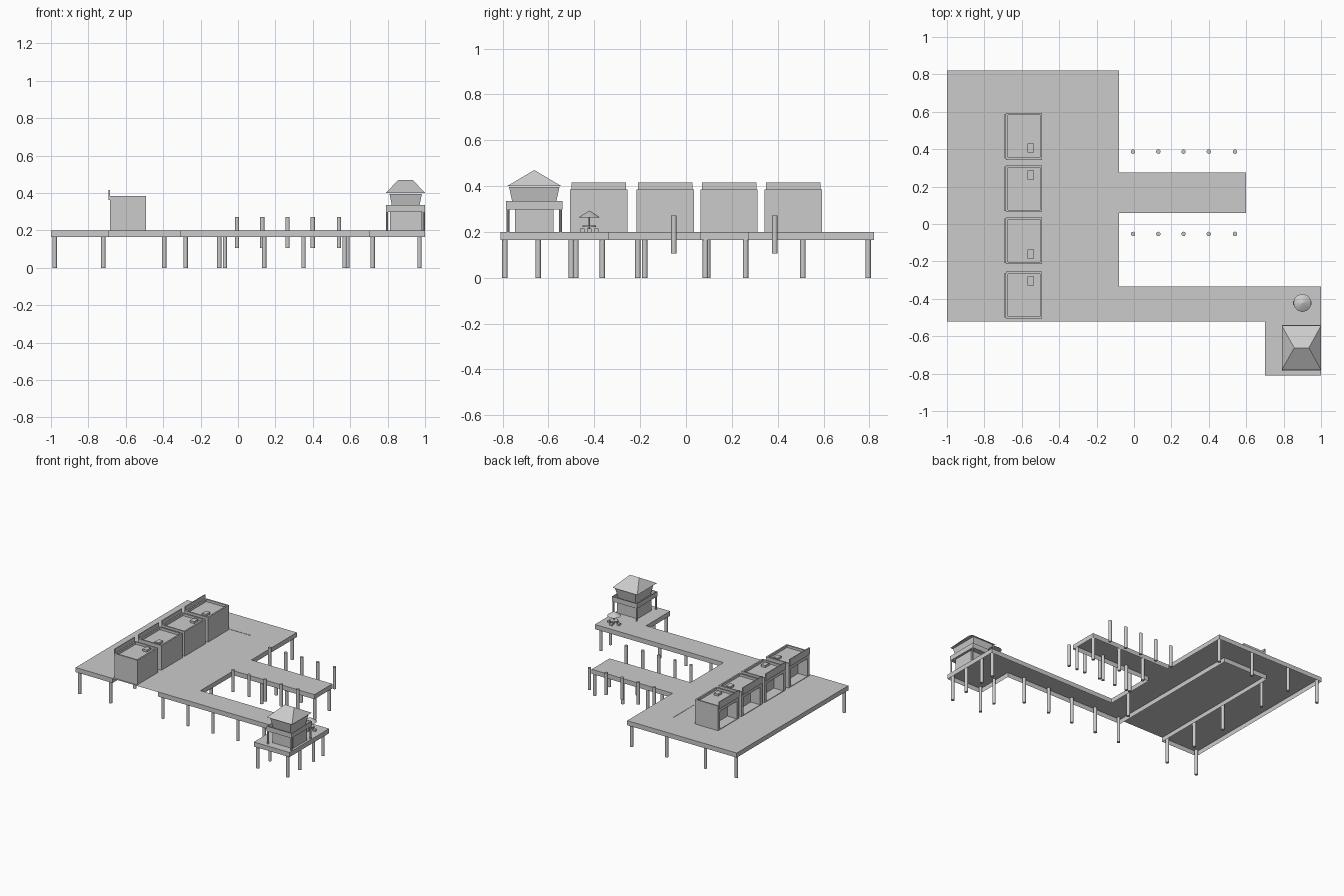
import bpy, bmesh, math
from mathutils import Vector

if "Cube" in bpy.data.objects:
    bpy.data.objects.remove(bpy.data.objects["Cube"])


def finish(bm, name):
    bmesh.ops.recalc_face_normals(bm, faces=bm.faces)
    me = bpy.data.meshes.new(name)
    bm.to_mesh(me)
    bm.free()
    ob = bpy.data.objects.new(name, me)
    bpy.context.collection.objects.link(ob)
    return ob


def box_bm(x0, x1, y0, y1, z0, z1):
    bm = bmesh.new()
    bmesh.ops.create_cube(bm, size=1)
    for v in bm.verts:
        v.co = Vector((x1 if v.co.x > 0 else x0, y1 if v.co.y > 0 else y0, z1 if v.co.z > 0 else z0))
    return bm


def box(name, *b):
    return finish(box_bm(*b), name)


def cyl(name, x, y, z0, z1, r0, r1=None, n=10):
    bm = bmesh.new()
    bmesh.ops.create_cone(bm, cap_ends=True, segments=n, radius1=r0,
                          radius2=r0 if r1 is None else r1, depth=z1 - z0)
    bmesh.ops.translate(bm, verts=bm.verts, vec=(x, y, (z0 + z1) / 2))
    ob = finish(bm, name)
    bpy.context.view_layer.objects.active = ob
    for o in bpy.context.selected_objects:
        o.select_set(False)
    ob.select_set(True)
    bpy.ops.object.shade_smooth_by_angle(angle=math.radians(40))
    return ob


def recess(bm, normal, margin, depth, floor=None):
    """Inset the face pointing along normal and sink it."""
    normal = Vector(normal)
    bm.normal_update()
    f = max(bm.faces, key=lambda f: f.normal.dot(normal) * 10 + f.calc_center_median().dot(normal))
    bmesh.ops.inset_region(bm, faces=[f], thickness=margin)
    if floor is not None:
        low = min(v.co.z for v in f.verts)
        for v in f.verts:
            v.co.z = floor if v.co.z < low + 1e-4 else v.co.z - 0.025
    new = bmesh.ops.extrude_face_region(bm, geom=[f])["geom"]
    bmesh.ops.translate(bm, verts=[g for g in new if isinstance(g, bmesh.types.BMVert)],
                        vec=-normal * depth)
    if f.is_valid:
        bmesh.ops.delete(bm, geom=[f], context='FACES_ONLY')


# Wharf deck: one outline with a street notch, skirted downward and open below
outline = [(-1, -.52), (-.69, -.52), (-.69, .6), (-.31, .6), (-.31, -.52), (.7, -.52),
           (.7, -.81), (1, -.81), (1, -.335), (-.08, -.335), (-.08, .06), (.6, .06),
           (.6, .275), (-.08, .275), (-.08, .82), (-1, .82)]
bm = bmesh.new()
top = bm.faces.new([bm.verts.new((x, y, .2)) for x, y in outline])
skirt = bmesh.ops.extrude_edge_only(bm, edges=list(top.edges))["geom"]
bmesh.ops.translate(bm, verts=[g for g in skirt if isinstance(g, bmesh.types.BMVert)], vec=(0, 0, -.035))
finish(bm, "wharf_deck")

# Street sheet filling the notch
bm = bmesh.new()
bm.faces.new([bm.verts.new(p) for p in
              [(-.69, -.52, .198), (-.31, -.52, .198), (-.31, .6, .198), (-.69, .6, .198)]])
finish(bm, "street")

# Support piles
piles = [(x, .795) for x in (-.98, -.72, -.395, -.1)]
piles += [(x, -.5) for x in (-.98, -.72, -.28, -.07, .14, .35, .57)]
piles += [(-.72, y) for y in (-.21, .095, .51)] + [(-.1, -.18)]
piles += [(x, y) for x in (.14, .35, .585) for y in (.085, .26)]
piles += [(.97, -.365), (.97, -.48), (.97, -.645), (.97, -.79), (.72, -.79), (.72, -.645)]
for x, y in piles:
    cyl("support_pile", x, y, 0, .195, .012)

# Mooring posts on both sides of the pier
for x in (-.005, .13, .265, .4, .54):
    cyl("mooring_post", x, .387, .105, .272, .012)
    cyl("mooring_post", x, -.053, .105, .272, .012)

# Row of shops with open fronts, sunken roofs, signs and roof vents
for y0, vent in ((-.505, -.33), (-.215, -.185), (.063, .237), (.343, .382)):
    y1 = y0 + .25
    bm = box_bm(-.685, -.492, y0, y1, .198, .385)
    recess(bm, (0, 0, 1), .016, .018)
    recess(bm, (-1, 0, 0), .035, .08, floor=.202)
    finish(bm, "shop")
    box("shop_sign", -.692, -.684, y0 + .006, y1 - .006, .362, .415)
    box("roof_vent", -.57, -.535, vent, vent + .048, .366, .383)
    box("shop_door", -.606, -.6, y0 + .06, y0 + .12, .2, .31)

# Watch tower: lower hut, posts, balcony tray
cx, cy = .895, -.662
box("tower_hut", .812, .983, cy - .084, cy + .084, .2, .31)
for x in (.797, .993):
    for y in (cy - .115, cy + .115):
        cyl("tower_post", x, y, .2, .305, .006, n=8)
bm = box_bm(.79, 1.0, cy - .123, cy + .123, .298, .335)
recess(bm, (0, 0, 1), .006, .03)
finish(bm, "tower_balcony")

# Flared cabin
bm = box_bm(.828, .965, cy - .09, cy + .09, .304, .396)
for v in bm.verts:
    if v.co.z > .35:
        v.co.x += .018 * (1 if v.co.x > cx else -1)
        v.co.y += .02 * (1 if v.co.y > cy else -1)
finish(bm, "tower_cabin")

# Hip roof with a short ridge along x
bm = bmesh.new()
e = [bm.verts.new((x, y, .4)) for x, y in ((.79, cy - .118), (1, cy - .118), (1, cy + .118), (.79, cy + .118))]
r0, r1 = bm.verts.new((.857, cy, .47)), bm.verts.new((.935, cy, .47))
for f in ((e[0], e[1], r1, r0), (e[2], e[3], r0, r1), (e[1], e[2], r1), (e[3], e[0], r0), e[::-1]):
    bm.faces.new(f)
finish(bm, "tower_roof")

# Parasol table with stools
px, py = .9, -.422
cyl("parasol", px, py, .262, .293, .048, .001, 12)
cyl("parasol_pole", px, py, .2, .285, .003, n=6)
cyl("table_top", px, py, .222, .228, .03, n=12)
for a in range(4):
    sx, sy = px + .04 * math.cos(a * math.pi / 2), py + .03 * math.sin(a * math.pi / 2)
    box("stool", sx - .01, sx + .01, sy - .01, sy + .01, .2, .214)
